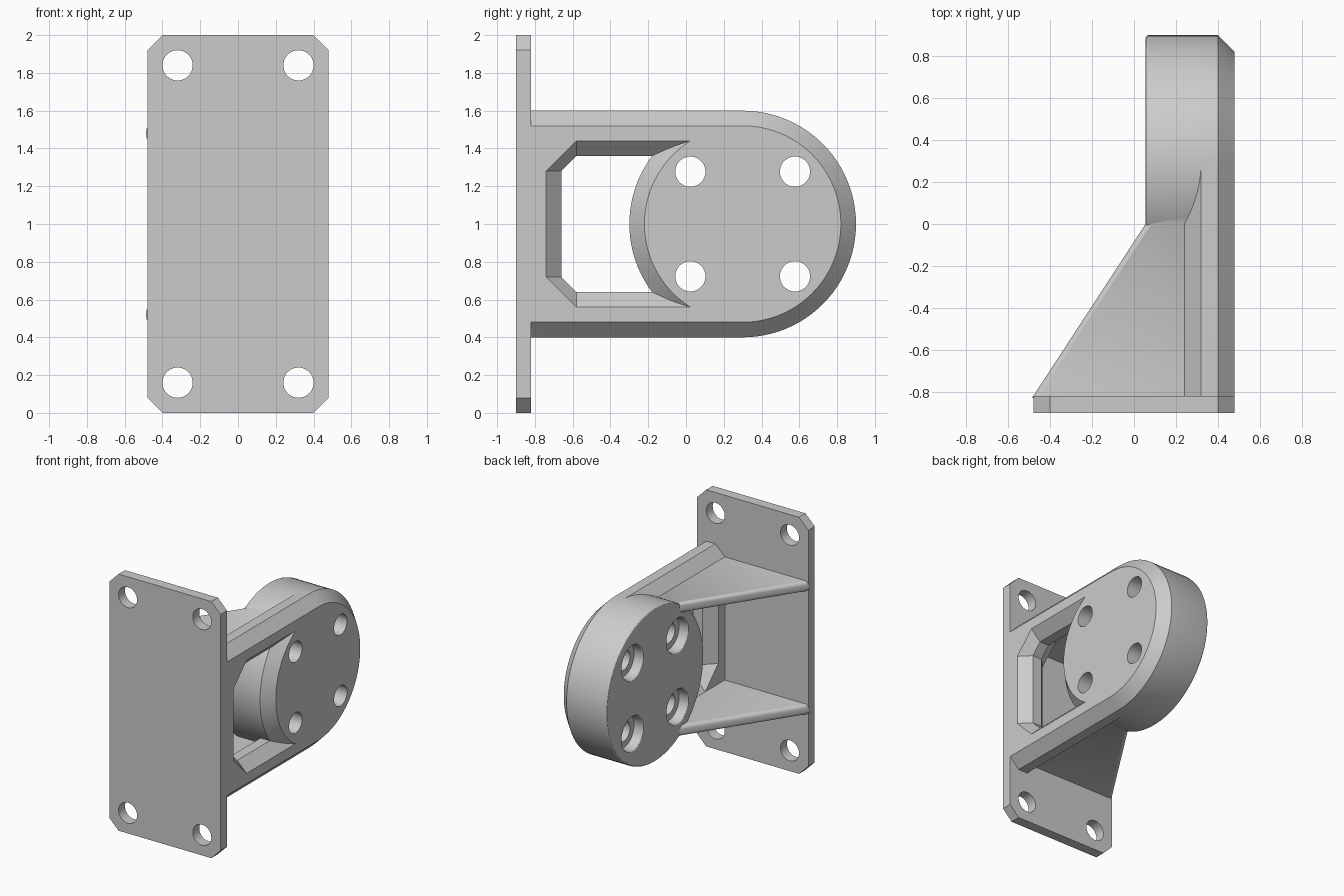
import bpy, bmesh, math

if "Cube" in bpy.data.objects:
    bpy.data.objects.remove(bpy.data.objects["Cube"], do_unlink=True)

gray = bpy.data.materials.new("plain_gray")
gray.use_nodes = True
gray.diffuse_color = (0.6, 0.6, 0.6, 1)
gray.node_tree.nodes["Principled BSDF"].inputs["Base Color"].default_value = (0.6, 0.6, 0.6, 1)

HUB_Y, HUB_Z = 0.3, 1.0
ROUND = 0.015


def loft(name, rings, round_edge=None):
    """Closed solid through matching rings of points."""
    bm = bmesh.new()
    loops = [[bm.verts.new(p) for p in ring] for ring in rings]
    for a, b in zip(loops, loops[1:]):
        for i in range(len(a)):
            j = (i + 1) % len(a)
            bm.faces.new((a[i], a[j], b[j], b[i]))
    bm.faces.new(loops[0])
    bm.faces.new(loops[-1])
    if round_edge is not None:
        edges = [bm.edges.get((l[round_edge], l[round_edge + 1])) for l in (loops[0], loops[-1])]
        bmesh.ops.bevel(bm, geom=edges, offset=0.025, segments=4, profile=0.5, affect='EDGES')
    bmesh.ops.recalc_face_normals(bm, faces=bm.faces)
    mesh = bpy.data.meshes.new(name)
    bm.to_mesh(mesh)
    bm.free()
    mesh.materials.append(gray)
    obj = bpy.data.objects.new(name, mesh)
    bpy.context.collection.objects.link(obj)
    return obj


def circle_x(x, r, y, z, n):
    return [(x, y + r * math.cos(t * math.tau / n), z + r * math.sin(t * math.tau / n))
            for t in range(n)]


def turned_x(name, profile, y, z, n):
    return loft(name, [circle_x(x, r, y, z, n) for x, r in profile])


def combine(target, tool, operation):
    """Boolean the tool into the target, then drop the tool."""
    mod = target.modifiers.new(operation.lower(), 'BOOLEAN')
    mod.operation, mod.solver, mod.object = operation, 'EXACT', tool
    bpy.context.view_layer.objects.active = target
    bpy.ops.object.modifier_apply(modifier=mod.name)
    bpy.data.objects.remove(tool, do_unlink=True)


# Arm wall: bevelled bar from the plate to the hub centre
half = [(0.24, 0.52), (0.32, 0.6), (0.40, 0.6), (0.48, 0.52)]
section = [(x, 1 + h) for x, h in half] + [(x, 1 - h) for x, h in reversed(half)]
bracket = loft("wall_bracket", [[(x, y, z) for x, z in section] for y in (-0.85, HUB_Y)])


# Window through the arm, flared towards both faces
def window_ring(x, flare):
    y, h = -0.66 - flare, 0.36 + flare
    corners = [(HUB_Y, h), (-0.58, h), (y, 0.28)]
    pts = corners + [(v, -w) for v, w in reversed(corners)]
    return [(x, v, 1 + w) for v, w in pts]


window = loft("window_cutter", [window_ring(x, f) for x, f in
                                ((0.22, 0.1), (0.32, 0), (0.40, 0), (0.50, 0.1))])
combine(bracket, window, 'DIFFERENCE')

# Round hub with a softened inner rim and a chamfered outer rim
inner_x = 0.055
rim = [(inner_x + ROUND * (1 - math.sin(a)), 0.6 - ROUND * (1 - math.cos(a)))
       for a in (math.radians(d) for d in (90, 60, 30, 0))]
hub = turned_x("hub", rim + [(0.40, 0.6), (0.48, 0.52)], HUB_Y, HUB_Z, 96)
combine(bracket, hub, 'UNION')

# Two triangular ribs with a rounded sloping edge
rib_outline = [(0.3, 0.03), (0.3, -0.85), (-0.4996, -0.85), (0.0746, 0.03)]
for z in (0.48, 1.44):
    rib = loft("rib", [[(x, y, h) for x, y in rib_outline] for h in (z, z + 0.08)], 2)
    combine(bracket, rib, 'UNION')

# Mounting plate with clipped corners
quarter = [(0.48, 0.92), (0.40, 1.0)]
outline = quarter + [(-x, z) for x, z in reversed(quarter)]
outline += [(-x, -z) for x, z in outline]
plate = loft("plate", [[(x, y, 1 + z) for x, z in outline] for y in (-0.9, -0.82)])
# trim rib tips flush with the plate before joining
trim = loft("trim", [[(x, y, z) for x, z in ((-1, -1), (1, -1), (1, 3), (-1, 3))]
                     for y in (-1.2, -0.83)])
combine(bracket, trim, 'DIFFERENCE')
combine(bracket, plate, 'UNION')

# Counterbored hub holes and plain plate holes
lip = [(inner_x + ROUND * (1 - math.cos(a)), 0.13 + ROUND * (1 - math.sin(a)))
       for a in (math.radians(d) for d in (0, 30, 60, 90))]
bore = [(0.0, 0.145)] + lip + [(0.135, 0.13), (0.135, 0.08), (0.6, 0.08)]
for sx in (-1, 1):
    for sz in (-1, 1):
        combine(bracket, turned_x("bore", bore, HUB_Y + sx * 0.277, HUB_Z + sz * 0.277, 40),
                'DIFFERENCE')
        ring = circle_x(0, 0.08, sx * 0.32, 1 + sz * 0.84, 40)
        combine(bracket, loft("plate_hole", [[(u, y, v) for _, u, v in ring]
                                             for y in (-1.0, -0.7)]), 'DIFFERENCE')

# Smooth round surfaces, keep hard edges
bpy.ops.object.select_all(action='DESELECT')
bracket.select_set(True)
bpy.context.view_layer.objects.active = bracket
bpy.ops.object.shade_smooth_by_angle(angle=math.radians(30))
